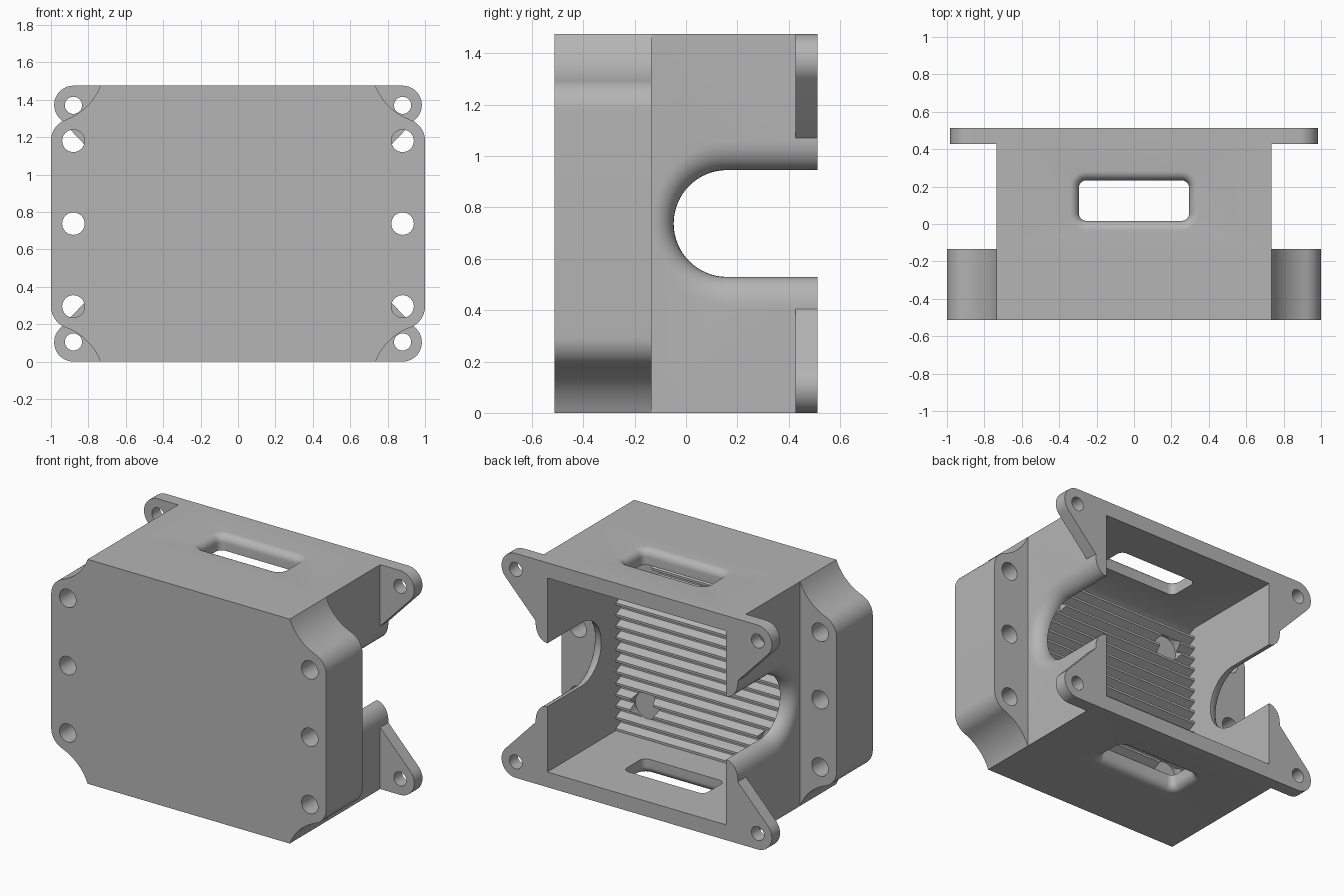
import bpy, bmesh
from math import sin, cos, pi, radians

cube = bpy.data.objects.get("Cube")
if cube:
    bpy.data.objects.remove(cube, do_unlink=True)

H, MID = 1.475, 0.7375          # height and its middle
FRONT, BACK = -0.512, 0.512
WX, IX, IZ = 0.735, 0.65, 0.1   # outer wall, inner wall, floor thickness

grey = bpy.data.materials.new("plain_grey")
grey.use_nodes = True
grey.diffuse_color = (0.46, 0.46, 0.46, 1)
grey.node_tree.nodes["Principled BSDF"].inputs["Base Color"].default_value = (0.46, 0.46, 0.46, 1)


def loft(name, rings):
    """Closed solid through rings of equal point count."""
    bm = bmesh.new()
    loops = [[bm.verts.new(p) for p in ring] for ring in rings]
    n = len(loops[0])
    for a, b in zip(loops, loops[1:]):
        for i in range(n):
            j = (i + 1) % n
            bm.faces.new((a[i], a[j], b[j], b[i]))
    bm.faces.new(loops[0])
    bm.faces.new(loops[-1])
    bmesh.ops.recalc_face_normals(bm, faces=bm.faces)
    mesh = bpy.data.meshes.new(name)
    bm.to_mesh(mesh)
    bm.free()
    mesh.materials.append(grey)
    obj = bpy.data.objects.new(name, mesh)
    bpy.context.collection.objects.link(obj)
    return obj


def arc(cx, cz, r, a, b, n=16):
    angles = [radians(a + (b - a) * i / n) for i in range(n + 1)]
    return [(cx + r * cos(t), cz + r * sin(t)) for t in angles]


def prism_y(name, outline, y0, y1):
    return loft(name, [[(x, y, z) for x, z in outline] for y in (y0, y1)])


def combine(body, tool, operation):
    mod = body.modifiers.new("join", "BOOLEAN")
    mod.operation, mod.solver, mod.object = operation, "EXACT", tool
    bpy.context.view_layer.objects.active = body
    bpy.ops.object.modifier_apply(modifier=mod.name)
    bpy.data.objects.remove(tool, do_unlink=True)


def cut(body, tool):
    combine(body, tool, "DIFFERENCE")


# Front flange: straight sides, rounded shoulders and concave corners
corner = arc(0.88, 1.18, 0.12, 0, 70, 12) + arc(1.029, 1.589, 0.315, 250, 201.2, 14)[1:]
corner[-1] = (WX, H)
left = [(x, H - z) for x, z in reversed(corner)] + corner
outline = left + [(-x, z) for x, z in reversed(left)]
housing = prism_y("housing", outline, FRONT, -0.135)

# Box behind the flange
box = [(-WX, 0), (WX, 0), (WX, H), (-WX, H)]
combine(housing, prism_y("box", box, -0.4, BACK), "UNION")

# Mounting ears at the back corners
ear = [(0.70, H)] + arc(0.88, 1.372, 0.103, 90, -43) + [(WX, 1.07), (0.70, 1.07)]
for sx in (-1, 1):
    for up in (True, False):
        shape = [(sx * x, z if up else H - z) for x, z in ear]
        combine(housing, prism_y("ear", shape, 0.427, BACK), "UNION")

# Cavity, with ribs across its front wall
ribs, tip, root = 17, -0.2, -0.25
pitch = (H - 2 * IZ) / ribs
section = [(0.7, IZ)]
for i in range(ribs):
    z = IZ + i * pitch
    section += [(tip, z), (tip, z + pitch * 0.2), (root, z + pitch * 0.5), (root, z + pitch * 0.65)]
section += [(tip, H - IZ), (0.7, H - IZ)]
cut(housing, loft("cavity", [[(x, y, z) for y, z in section] for x in (-IX, IX)]))

# Round pockets in the ribbed wall
for x in (-0.46, 0.46):
    for z in (0.295, 1.18):
        cut(housing, prism_y("pocket", arc(x, z, 0.09, 0, 345, 23), -0.26, -0.1))

# Side slots, open to the back, with rounded outer edges
steps = [pi / 2 * i / 8 for i in range(9)]


def slot_ring(x, grow):
    pts = [(0.16 + (0.208 + 0.082 * grow) * cos(t), MID + (0.208 + 0.11 * grow) * sin(t))
           for t in [pi / 2 + pi * i / 32 for i in range(33)]]
    pts = [(0.7, pts[0][1])] + pts + [(0.7, pts[-1][1])]
    return [(x, y, z) for y, z in pts]


for s in (-1, 1):
    rings = [slot_ring(s * 0.5, 0)]
    rings += [slot_ring(s * (IX + (WX - IX) * sin(a)), 1 - cos(a)) for a in steps]
    rings.append(slot_ring(s * 0.78, 1))
    cut(housing, loft("slot", rings))


# Top and bottom windows with rounded corners and rounded outer edges
def window_ring(z, grow):
    hx, hy, r, pts = 0.255, 0.068, 0.04 + grow, []
    for sx, sy, a in ((1, 1, 0), (-1, 1, 90), (-1, -1, 180), (1, -1, 270)):
        pts += arc(sx * hx, 0.125 + sy * hy, r, a, a + 90, 8)
    return [(x, y, z) for x, y in pts]


R = 0.05
for up in (True, False):
    levels = [(H - 0.3, 0)] + [(H - R + R * sin(a), R * (1 - cos(a))) for a in steps] + [(H + 0.1, R)]
    cut(housing, loft("window", [window_ring(z if up else H - z, g) for z, g in levels]))

# Screw holes through the flange and the ears
for x in (-0.88, 0.88):
    for z in (0.295, MID, 1.18):
        cut(housing, prism_y("flange_hole", arc(x, z, 0.06, 0, 348.75, 31), -0.7, 0.1))
    for z in (0.105, 1.37):
        cut(housing, prism_y("ear_hole", arc(x, z, 0.046, 0, 345, 23), 0.3, 0.7))

# Smooth the curved surfaces, keep the corners sharp
bpy.ops.object.select_all(action="DESELECT")
housing.select_set(True)
bpy.context.view_layer.objects.active = housing
bpy.ops.object.shade_smooth_by_angle(angle=radians(30))
